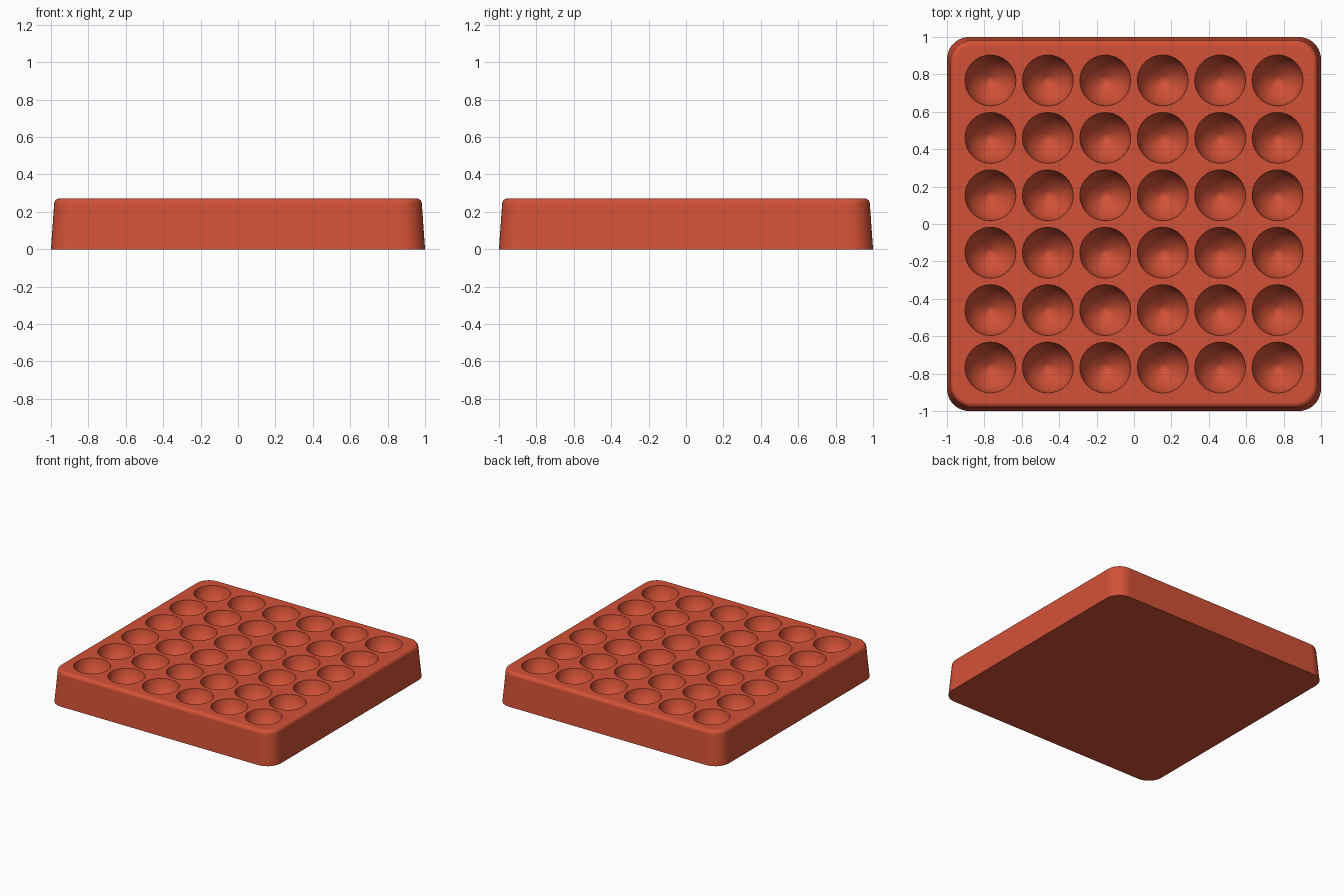
import bpy
import bmesh
from math import cos, sin, pi

HEIGHT = 0.272
PITCH = 0.307
COUNT = 6

cube = bpy.data.objects.get("Cube")
if cube:
    bpy.data.objects.remove(cube, do_unlink=True)


def rounded_square(half, radius, z, steps=10):
    """Points round a square with rounded corners."""
    points = []
    for corner, (sx, sy) in enumerate([(1, 1), (-1, 1), (-1, -1), (1, -1)]):
        for i in range(steps + 1):
            a = (corner + i / steps) * pi / 2
            points.append((sx * (half - radius) + radius * cos(a),
                           sy * (half - radius) + radius * sin(a), z))
    return points


def circle(cx, cy, radius, z, sides=40):
    return [(cx + radius * cos(2 * pi * i / sides),
             cy + radius * sin(2 * pi * i / sides), z) for i in range(sides)]


def loft(bm, rings, tip=None):
    """Skin closed rings from bottom to top, with a flat or pointed base."""
    loops = [[bm.verts.new(p) for p in ring] for ring in rings]
    n = len(loops[0])
    for low, high in zip(loops, loops[1:]):
        for i in range(n):
            j = (i + 1) % n
            bm.faces.new((low[i], low[j], high[j], high[i]))
    bm.faces.new(loops[-1])
    if tip is None:
        bm.faces.new(loops[0][::-1])
    else:
        point = bm.verts.new(tip)
        for i in range(n):
            bm.faces.new((point, loops[0][(i + 1) % n], loops[0][i]))


def make_object(name, bm):
    bmesh.ops.recalc_face_normals(bm, faces=bm.faces[:])
    mesh = bpy.data.meshes.new(name)
    bm.to_mesh(mesh)
    bm.free()
    obj = bpy.data.objects.new(name, mesh)
    bpy.context.collection.objects.link(obj)
    return obj


# Terracotta material
clay = bpy.data.materials.new("terracotta_red")
clay.use_nodes = True
clay.diffuse_color = (0.65, 0.083, 0.038, 1)
clay.node_tree.nodes["Principled BSDF"].inputs["Base Color"].default_value = clay.diffuse_color

# Tapered tray block with a rounded top rim
bevel = 0.03
rings = [rounded_square(1.0, 0.12, 0)]
for i in range(7):
    a = i / 6 * pi / 2
    inset = bevel * (1 - cos(a))
    rings.append(rounded_square(0.983 - inset, 0.12 - inset,
                                HEIGHT - bevel + bevel * sin(a)))
bm = bmesh.new()
loft(bm, rings)
tray = make_object("tray", bm)
tray.data.materials.append(clay)

# Grid of pointed bowls to hollow out: (radius, depth) from bottom to rim
bowl = [(0.025, 0.160), (0.05, 0.143), (0.075, 0.121), (0.1, 0.092),
        (0.12, 0.058), (0.131, 0.027), (0.136, 0), (0.136, -0.05)]
bm = bmesh.new()
for ix in range(COUNT):
    for iy in range(COUNT):
        x = (ix - (COUNT - 1) / 2) * PITCH
        y = (iy - (COUNT - 1) / 2) * PITCH
        loft(bm, [circle(x, y, r, HEIGHT - d) for r, d in bowl],
             tip=(x, y, HEIGHT - 0.175))
cutter = make_object("bowl_cutter", bm)
cutter.data.materials.append(clay)
cutter.hide_render = True

# Cut the bowls, then drop the cutter
bpy.ops.object.select_all(action="DESELECT")
tray.select_set(True)
bpy.context.view_layer.objects.active = tray
cut = tray.modifiers.new("bowls", "BOOLEAN")
cut.operation = "DIFFERENCE"
cut.solver = "EXACT"
cut.object = cutter
bpy.ops.object.modifier_apply(modifier=cut.name)
bpy.data.objects.remove(cutter, do_unlink=True)

# Smooth shading with crisp bowl rims and base edge
bpy.ops.object.shade_smooth_by_angle(angle=pi / 4)
weighted = tray.modifiers.new("even_shading", "WEIGHTED_NORMAL")
weighted.keep_sharp = True
